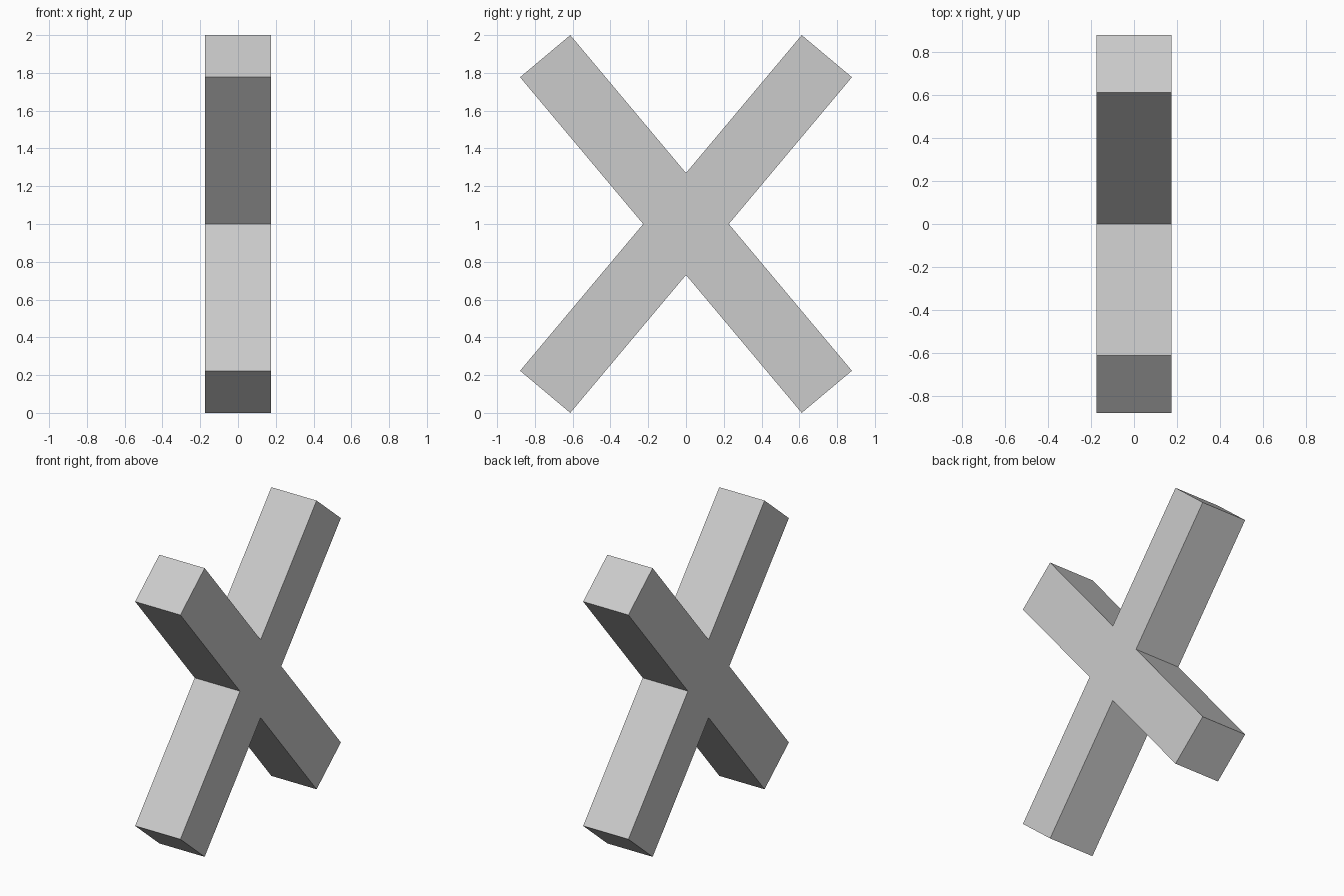
import bpy, bmesh
from math import sin, cos, radians
from mathutils import Vector

if "Cube" in bpy.data.objects:
    bpy.data.objects.remove(bpy.data.objects["Cube"])

WIDTH = 0.347            # square beam section
ANGLE = radians(50)      # beam slope above the ground
HALF = (1 - WIDTH / 2 * cos(ANGLE)) / sin(ANGLE)   # half beam length, total height 2

# One arm: inner side corner, then the two corners of the beam end, then top notch
along = Vector((cos(ANGLE), sin(ANGLE))) * HALF
across = Vector((sin(ANGLE), -cos(ANGLE))) * WIDTH / 2
side = (WIDTH / 2 / sin(ANGLE), 0)
notch = (0, WIDTH / 2 / cos(ANGLE))
arm = [side, tuple(along + across), tuple(along - across), notch]

# Mirror the arm into the four quadrants, keeping a continuous outline
upper = arm + [(-y, z) for y, z in reversed(arm[:-1])]
outline = upper + [(y, -z) for y, z in reversed(upper[1:-1])]

# Extrude the crossed outline along x
bm = bmesh.new()
face = bm.faces.new([bm.verts.new((-WIDTH / 2, y, z + 1)) for y, z in outline])
result = bmesh.ops.extrude_face_region(bm, geom=[face], use_keep_orig=True)
moved = [g for g in result["geom"] if isinstance(g, bmesh.types.BMVert)]
bmesh.ops.translate(bm, verts=moved, vec=(WIDTH, 0, 0))
bmesh.ops.recalc_face_normals(bm, faces=bm.faces)

mesh = bpy.data.meshes.new("crossed_beams")
bm.to_mesh(mesh)
bm.free()
bpy.context.collection.objects.link(bpy.data.objects.new("crossed_beams", mesh))
